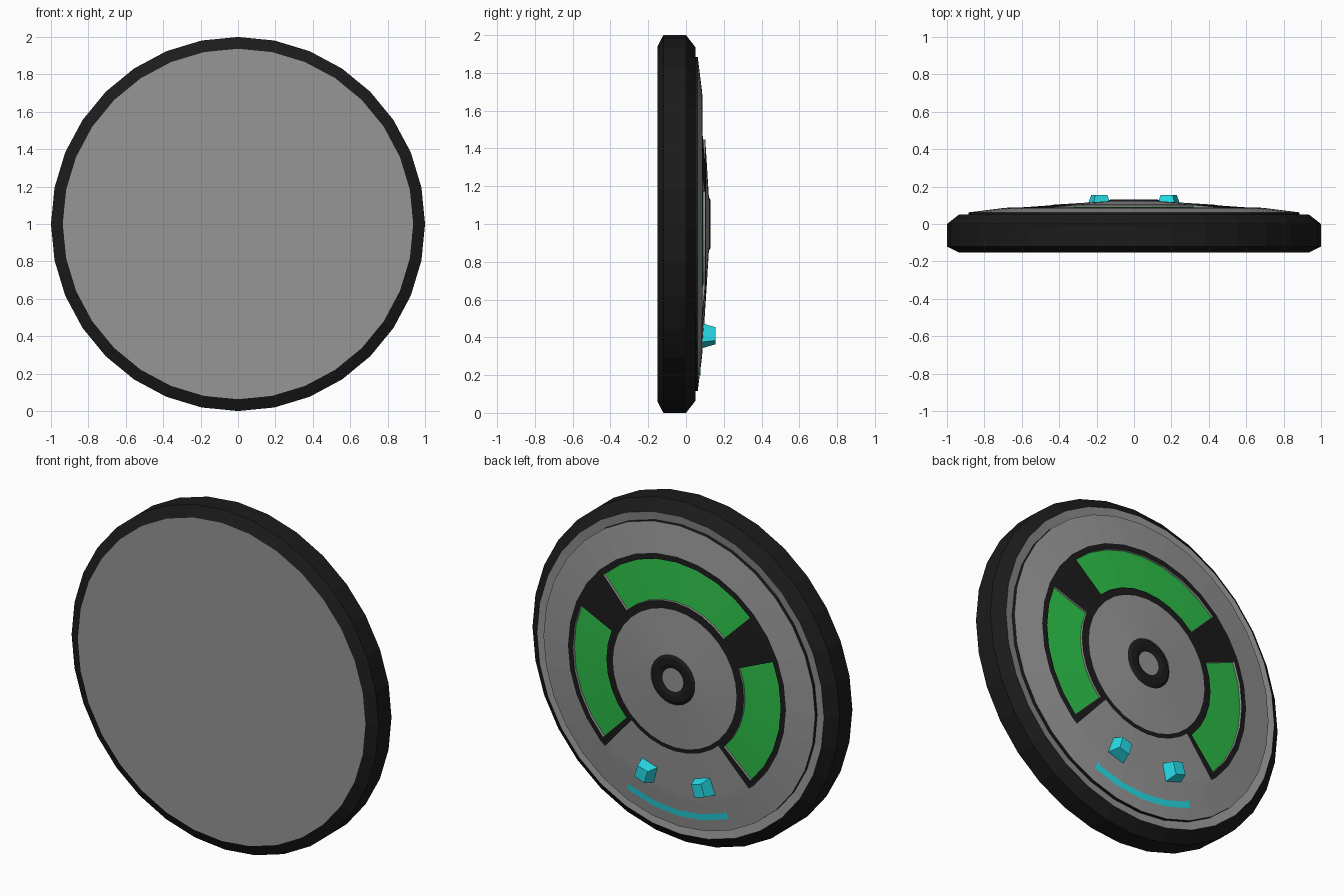
import bpy, bmesh
from math import sin, cos, radians

if "Cube" in bpy.data.objects:
    bpy.data.objects.remove(bpy.data.objects["Cube"])

SIDES = 32
STEP = 360 / SIDES
EVEN = [i * STEP for i in range(SIDES)]


def material(name, rgb):
    m = bpy.data.materials.new(name)
    m.use_nodes = True
    m.diffuse_color = (*rgb, 1)
    m.node_tree.nodes["Principled BSDF"].inputs["Base Color"].default_value = (*rgb, 1)
    return m


MATS = [material("grey metal", (0.305, 0.305, 0.305)),
        material("black rubber", (0.011, 0.011, 0.011)),
        material("green panel", (0.026, 0.53, 0.066)),
        material("cyan light", (0.02, 0.76, 0.85))]
GREY, BLACK, GREEN, CYAN = range(4)


def spot(r, deg, y):
    """Point on a many-sided ring around the y axis, angle measured from the top."""
    off = (deg % STEP) - STEP / 2
    r *= cos(radians(STEP / 2)) / cos(radians(off))
    return (r * sin(radians(deg)), y, 1 + r * cos(radians(deg)))


def face_back(bm):
    """Make the normals of an open shell agree and point to +y."""
    bmesh.ops.recalc_face_normals(bm, faces=bm.faces)
    if sum(f.normal.y for f in bm.faces) < 0:
        bmesh.ops.reverse_faces(bm, faces=bm.faces)


def finish(name, bm):
    mesh = bpy.data.meshes.new(name)
    bm.to_mesh(mesh)
    bm.free()
    for m in MATS:
        mesh.materials.append(m)
    bpy.context.collection.objects.link(bpy.data.objects.new(name, mesh))


def lathe(profile, angles, rule):
    """Sweep (radius, y) points round the y axis; rule(band, r, t) gives the colour."""
    bm = bmesh.new()
    rings = [[bm.verts.new(spot(r, a, y)) for a in angles] for r, y in profile]
    n = len(angles)
    for b in range(len(profile) - 1):
        r = (profile[b][0] + profile[b + 1][0]) / 2
        for i in range(n):
            j = (i + 1) % n
            mid = (angles[i] + (angles[j] or 360)) / 2
            f = bm.faces.new((rings[b][i], rings[b][j], rings[b + 1][j], rings[b + 1][i]))
            f.material_index = rule(b, r, min(mid, 360 - mid))
    return bm, rings


# Bevelled tyre-like rim with the flat front plate, back lip and black step
bm, rings = lathe([(0.937, -0.152), (1, -0.12), (1, 0), (0.935, 0.051), (0.885, 0.042), (0.885, 0.062)],
                  EVEN, lambda b, r, t: GREY if b == 3 else BLACK)
bm.faces.new(rings[0]).material_index = GREY
bmesh.ops.recalc_face_normals(bm, faces=bm.faces)
finish("rim", bm)

# Domed back: grey shell, black frame and sunken green panels
FRAME_END = 138.5
DOME = [(0.885, 0.062), (0.71, 0.084), (0.678, 0.087), (0.447, 0.102),
        (0.428, 0.103), (0.403, 0.105), (0.145, 0.121)]


def dome_colour(b, r, t):
    if b == 2 and (t < 45 or 67.5 < t < 135):
        return GREEN
    if b == 4 or (1 <= b <= 3 and t < FRAME_END):
        return BLACK
    return GREY


bm, _ = lathe(DOME, sorted(EVEN + [FRAME_END, 360 - FRAME_END]), dome_colour)
face_back(bm)
green = [f for f in bm.faces if f.material_index == GREEN]
walls = bmesh.ops.inset_region(bm, faces=green, thickness=0.002, depth=-0.012,
                               use_even_offset=True)["faces"]
for f in walls:
    f.material_index = GREY
finish("domed_back", bm)

# Raised black hub ring round a small grey cap
bm, rings = lathe([(0.145, 0.119), (0.127, 0.131), (0.092, 0.131), (0.068, 0.122)],
                  EVEN, lambda b, r, t: BLACK)
bm.faces.new(rings[-1]).material_index = GREY
face_back(bm)
finish("hub", bm)

# Two tapered cyan studs, turned to point at the hub
for side, label in ((1, "left"), (-1, "right")):
    bm = bmesh.new()
    tilt = radians(180 - 17.4 * side)
    loops = []
    for w, h, y in ((0.056, 0.053, 0.08), (0.034, 0.037, 0.155)):
        loop = []
        for u, v in ((-w, -h), (w, -h), (w, h), (-w, h)):
            v += 0.62
            loop.append(bm.verts.new((u * cos(tilt) + v * sin(tilt), y,
                                      1 - u * sin(tilt) + v * cos(tilt))))
        loops.append(loop)
    for i in range(4):
        j = (i + 1) % 4
        bm.faces.new((loops[0][i], loops[0][j], loops[1][j], loops[1][i]))
    for loop in loops:
        bm.faces.new(loop)
    bmesh.ops.recalc_face_normals(bm, faces=bm.faces)
    for f in bm.faces:
        f.material_index = CYAN
    finish(label + "_stud", bm)

# Thin curved cyan stripe with flared ends, lying on the dome under the studs
bm = bmesh.new()
pairs = []
for a in (156, 157.5, 168.75, 180, 191.25, 202.5, 204):
    inner = 0.772 if abs(a - 180) > 23 else 0.782
    pairs.append([bm.verts.new(spot(r, a, 0.065 + (0.885 - r) * 0.126)) for r in (inner, 0.818)])
for p, q in zip(pairs, pairs[1:]):
    bm.faces.new((p[0], p[1], q[1], q[0])).material_index = CYAN
face_back(bm)
finish("curved_stripe", bm)
